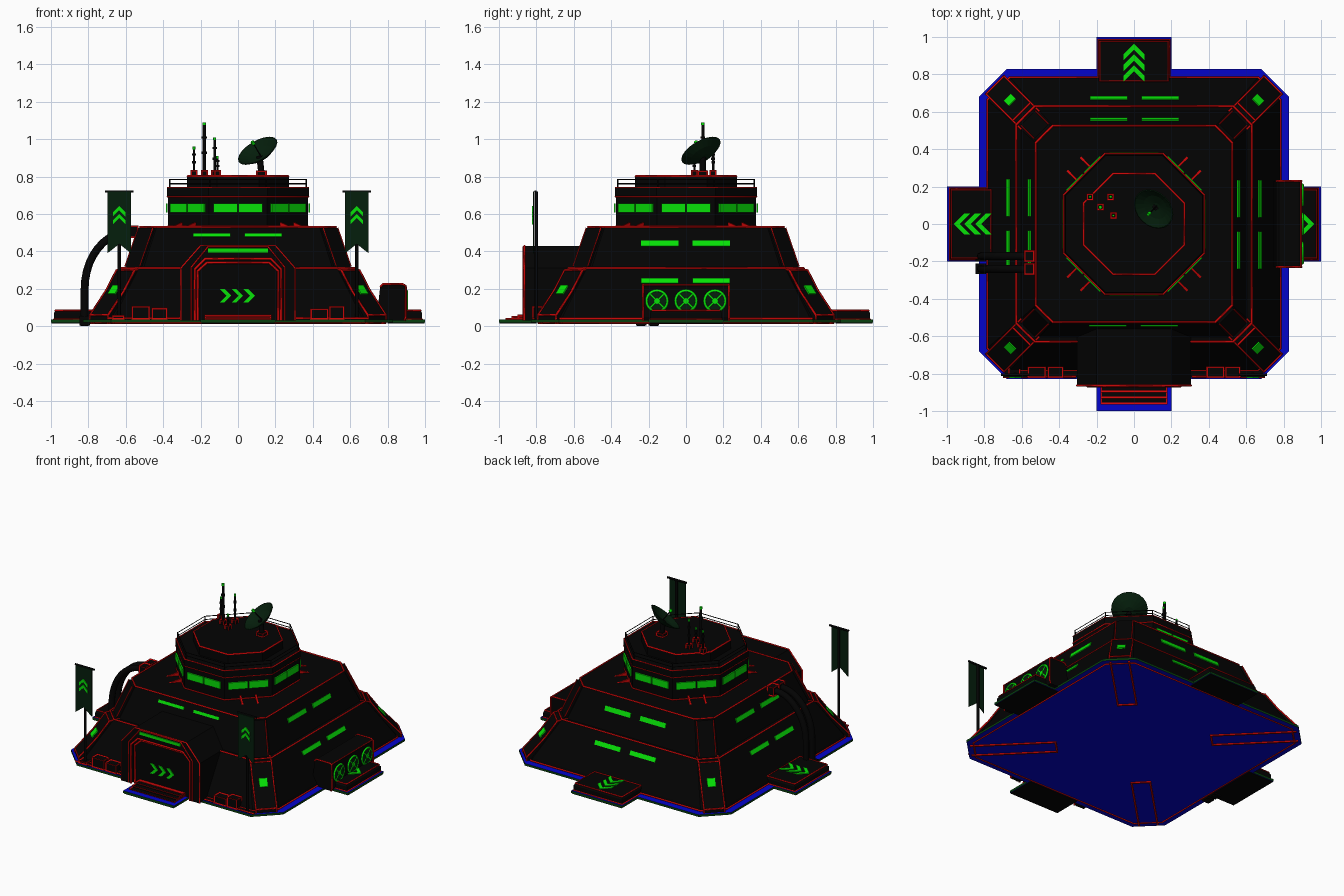
import bpy, bmesh, math
from mathutils import Vector as V, Matrix

if "Cube" in bpy.data.objects:
    bpy.data.objects.remove(bpy.data.objects["Cube"])

def mat(name, r, g, b):
    m = bpy.data.materials.new(name)
    m.diffuse_color = (r, g, b, 1)
    m.use_nodes = True
    m.node_tree.nodes["Principled BSDF"].inputs["Base Color"].default_value = m.diffuse_color
    return m

BLACK = mat("black armour", .001, .001, .001)
RED = mat("red trim", .6, .002, .002)
GREEN = mat("bright green light", .002, .76, .002)
BLUE = mat("blue base", .001, .001, .6)
DARKG = mat("dark green cloth", .0015, .013, .0035)
EDGEG = mat("base edge green", .002, .05, .004)

def finish(name, bm, m):
    bmesh.ops.recalc_face_normals(bm, faces=bm.faces)
    me = bpy.data.meshes.new(name)
    bm.to_mesh(me)
    bm.free()
    me.materials.append(m)
    ob = bpy.data.objects.new(name, me)
    bpy.context.collection.objects.link(ob)
    return ob

def outline(ob, t=.013):
    """Red piping along every edge of a part."""
    o = ob.copy()
    o.data = ob.data.copy()
    o.name = ob.name + "_trim"
    o.data.materials.clear()
    o.data.materials.append(RED)
    bpy.context.collection.objects.link(o)
    w = o.modifiers.new("wire", 'WIREFRAME')
    w.thickness, w.offset, w.use_even_offset = t, 0, False

def loft(name, rings, m, edge=False):
    bm = bmesh.new()
    rs = [[bm.verts.new(p) for p in r] for r in rings]
    n = len(rs[0])
    for a, b in zip(rs, rs[1:]):
        for i in range(n):
            bm.faces.new((a[i], a[(i + 1) % n], b[(i + 1) % n], b[i]))
    bm.faces.new(rs[0][::-1])
    bm.faces.new(rs[-1])
    ob = finish(name, bm, m)
    if edge:
        outline(ob)
    return ob

def prism(name, pts, vec, m, edge=False, M=Matrix()):
    a = [V(p) for p in pts]
    return loft(name, [[M @ p for p in a], [M @ (p + V(vec)) for p in a]], m, edge)

def box(name, x0, x1, y0, y1, z0, z1, m=BLACK, edge=False, M=Matrix()):
    return prism(name, [(x0, y0, z0), (x1, y0, z0), (x1, y1, z0), (x0, y1, z0)],
                 (0, 0, z1 - z0), m, edge, M)

def tube(name, pts, r, m, closed=False, res=0):
    cu = bpy.data.curves.new(name, 'CURVE')
    cu.dimensions = '3D'
    cu.bevel_depth, cu.bevel_resolution, cu.use_fill_caps = r, res, True
    s = cu.splines.new('POLY')
    s.points.add(len(pts) - 1)
    for p, q in zip(s.points, pts):
        p.co = (*q, 1)
    s.use_cyclic_u = closed
    cu.materials.append(m)
    ob = bpy.data.objects.new(name, cu)
    bpy.context.collection.objects.link(ob)

def octo(h, c, z):
    """Square of half width h with corners cut by c."""
    k = h - c
    return [(h, -k, z), (h, k, z), (k, h, z), (-k, h, z),
            (-h, k, z), (-h, -k, z), (-k, -h, z), (k, -h, z)]

def chevrons(name, tip, right, fwd, up, n, w, step, t):
    tip, right, fwd, up = V(tip), V(right), V(fwd), V(up)
    shape = [(-w, -w), (0, 0), (w, -w), (w, -w - t), (0, -t), (-w, -w - t)]
    for i in range(n):
        prism(name, [tip + right * u + fwd * (v - i * step) for u, v in shape], up * .006, GREEN)

def rot(deg):
    return Matrix.Rotation(math.radians(deg), 4, 'Z')

# Base plate with four tongues, blue with green rim, tongues black underneath
P = [(1, -.2), (1, .2), (.83, .2), (.83, .68), (.68, .83), (.2, .83)]
ring = [rot(90 * k) @ V((x, y, .02)) for k in range(4) for x, y in P]
base = prism("base_plate", ring, (0, 0, .015), BLUE)
base.data.materials.append(EDGEG)
for f in base.data.polygons:
    f.material_index = int(abs(f.normal.z) < .5)
for k in range(4):
    box("tongue_underside", .80, .997, -.195, .195, .015, .021, BLACK, False, rot(90 * k))
tube("underside_trim", octo(.79, .13, .019), .006, RED, True)

# Two sloped body tiers
loft("lower_tier", [octo(.785, .12, .03), octo(.775, .12, .06), octo(.63, .1, .31)], BLACK)
loft("upper_tier", [octo(.605, .1, .31), octo(.525, .09, .53)], BLACK)
for h, c, z in ((.63, .1, .31), (.525, .09, .53), (.783, .12, .04)):
    tube("tier_trim", octo(h, c, z), .0065, RED, True)

# Corner buttresses, lamps and underside runners
for k in range(4):
    M = rot(45 + 90 * k)
    prof = [(1.05, .03), (1.05, .06), (.93, .19), (.85, .3), (.78, .31), (.78, .03)]
    prism("corner_buttress", [(r, -.068, z) for r, z in prof], (0, .136, 0), BLACK, False, M)
    for s in (-1, 1):
        tube("buttress_trim", [M @ V((r, s * .068, z)) for r, z in prof[:5]], .006, RED)
        tube("rib_trim", [M @ V((r, s * .055, z)) for r, z in ((.80, .32), (.70, .525))], .004, RED)
        box("underside_runner", .5, 1.05, s * .06 - .006, s * .06 + .006, .011, .022, RED, False, M)
    for r, z in (prof[1], prof[3]):
        tube("buttress_cross_trim", [M @ V((r, -.068, z)), M @ V((r, .068, z))], .006, RED)
    box("underside_runner_end", .494, .506, -.066, .066, .011, .022, RED, False, M)
    prism("upper_corner_rib", [(r, -.055, z) for r, z in ((.80, .31), (.70, .525), (.6, .525), (.6, .31))],
          (0, .11, 0), BLACK, False, M)
    prism("corner_lamp", [(.953, -.028, .17), (.953, .028, .17), (.915, .028, .215), (.915, -.028, .215)],
          (.006, 0, .005), GREEN, False, M)

# Strip lights on the slopes (front has only the high pair)
def strip(M, d0, z0, d1, z1, a, b):
    prism("strip_light", [(d0, a, z0), (d0, b, z0), (d1, b, z1), (d1, a, z1)], (.006, 0, .003), GREEN, False, M)

for k in range(4):
    M = rot(90 * k)
    for a, b in ((-.24, -.04), (.035, .235)):
        if k == 3:
            strip(M, .546, .476, .539, .494, a, b)
        else:
            strip(M, .563, .425, .552, .456, a, b)
            strip(M, .678, .228, .663, .254, a, b)

# Landing pads on left, right and back
for k in (0, 1, 2):
    M = rot(90 * k)
    loft("side_pad", [[M @ V(p) for p in ((.72, -s, z), (e, -s, z), (e, s, z), (.72, s, z))]
                      for s, e, z in ((.19, .985, .03), (.19, .985, .07), (.18, .975, .085))], BLACK)
    for s, e, z in ((.182, .977, .084), (.19, .985, .036)):
        tube("pad_trim", [M @ V(p) for p in ((.765, -s, z), (e, -s, z), (e, s, z), (.765, s, z))], .006, RED, z > .05)
    chevrons("pad_chevron", M @ V((.965, 0, .084)), M @ V((0, 1, 0)), M @ V((1, 0, 0)), (0, 0, 1), 3, .055, .058, .033)

# Vent unit with three fans on the right
vent = [(.74, .03), (.89, .03), (.897, .05), (.897, .215), (.88, .225), (.775, .225), (.76, .21)]
prism("vent_unit", [(x, -.23, z) for x, z in vent], (0, .46, 0), BLACK)
for y in (-.23, .23):
    tube("vent_trim", [(x, y, z) for x, z in vent[1:]], .006, RED)
tube("vent_edge_trim", [(.893, -.23, .22), (.893, .23, .22)], .005, RED)
for y in (-.155, 0, .155):
    c = V((.9, y, .135))
    circ = [c + V((0, math.cos(i * math.pi / 12), math.sin(i * math.pi / 12))) * .055 for i in range(24)]
    prism("fan_back", circ, (.003, 0, 0), DARKG)
    tube("fan_ring", circ, .008, GREEN, True)
    for i in range(2):
        d = V((0, math.cos(math.pi / 4 + i * math.pi / 2), math.sin(math.pi / 4 + i * math.pi / 2))) * .053
        tube("fan_blade", [c - d, c + d], .0075, GREEN)
    tube("fan_hub", [c, c + V((.009, 0, 0))], .016, GREEN, res=2)

# Entrance block, arch frame and door
prof = [(-.305, .03), (-.305, .31), (-.2, .43), (.2, .43), (.305, .31), (.305, .03)]
prism("entrance_block", [(x, -.84, z) for x, z in prof], (0, .3, 0), BLACK)
inner = [(.23, .03), (.23, .305), (.175, .36), (-.175, .36), (-.23, .305), (-.23, .03)]
prism("entrance_frame", [(x, -.868, z) for x, z in prof + inner], (0, .03, 0), BLACK)
tube("entrance_trim", [(x, -.864, z) for x, z in prof], .006, RED)
tube("inner_trim", [(x, -.868, z) for x, z in inner], .007, RED)
tube("door_arch", [(x, -.845, z) for x, z in [(.215, .03), (.215, .295), (.165, .34), (-.165, .34), (-.215, .295), (-.215, .03)]],
     .007, RED)
tube("frame_line", [(x, -.868, z) for x, z in [(.25, .03), (.25, .315), (.16, .425), (-.16, .425), (-.25, .315), (-.25, .03)]],
     .005, RED)
box("door_lamp", -.16, .16, -.875, -.867, .395, .415, GREEN)
chevrons("door_chevron", (.09, -.84, .163), (0, 0, 1), (1, 0, 0), (0, -1, 0), 3, .035, .063, .025)
for i in range(3):
    box("entry_step", -.175, .175, -.96 + i * .032, -.84, .03, .04 + i * .01, BLACK, True)
box("door_sill", -.17, .17, -.866, -.84, .046, .062, RED)

# Front kerb and crates
box("front_kerb", -.69, .69, -.82, -.76, .03, .042)
for s in (-1, 1):
    tube("kerb_trim", [(s * .31, -.817, .042), (s * .7, -.817, .042)], .006, RED)
for x0, x1, h in ((-.565, -.475, .105), (-.46, -.38, .095), (.39, .48, .09), (.49, .565, .105), (-.67, -.61, .055)):
    box("crate", x0, x1, -.82, -.765, .04, h, BLACK, True)

# Banners on poles
for s in (-1, 1):
    x = s * .635
    tube("banner_pole", [(x, -.8, .03), (x, -.8, .72)], .009, BLACK, res=2)
    tube("banner_bar", [(x - .075, -.805, .72), (x + .075, -.805, .72)], .007, BLACK, res=1)
    prism("banner_cloth", [(x - .063, -.818, .72), (x + .063, -.818, .72), (x + .063, -.818, .39),
                           (x, -.818, .44), (x - .063, -.818, .39)], (0, .006, 0), DARKG)
    chevrons("banner_chevron", (x, -.817, .642), (1, 0, 0), (0, 0, 1), (0, -1, 0), 2, .033, .042, .022)

# Pipes on the left side
for y in (-.24, -.172):
    pts = [(-.82, y, 0), (-.82, y, .16)]
    pts += [(-.58 - .24 * math.cos(a), y, .2 + .305 * math.sin(a)) for a in [i * math.pi / 20 for i in range(11)]]
    tube("side_pipe", pts + [(-.5, y, .505)], .021, BLACK, res=2)
    box("pipe_collar", -.585, -.535, y - .028, y + .028, .475, .535, BLACK, True)
    box("pipe_foot", -.848, -.792, y - .028, y + .028, .005, .055)

# Octagonal tower, windows and brackets
reg = lambda a, z: octo(a, a * .586, z)
loft("tower", [reg(.375, .53), reg(.375, .69), reg(.379, .695), reg(.379, .74)], BLACK)
tube("tower_trim", reg(.377, .692), .005, RED, True)
tube("tower_top_trim", reg(.376, .74), .0055, RED, True)
tube("tower_foot_trim", reg(.376, .534), .005, RED, True)
loft("top_deck", [reg(.272, .74), reg(.272, .805)], BLACK)
tube("deck_trim", reg(.269, .802), .007, RED, True)
for k in range(8):
    M = rot(45 * k)
    for a in (-.13, .004):
        box("tower_window", .377, .386, a, a + .126, .607, .656, GREEN, False, M)
    if k % 2:
        for y in (-.05, .05):
            prism("tower_bracket", [(.36, y - .006, .53), (.455, y - .006, .53), (.36, y - .006, .56)],
                  (0, .012, 0), RED, False, M)

# Railing around the tower
for z in (.762, .785):
    tube("rail", reg(.366, z), .003, BLACK, True)
for x, y, z in reg(.366, .74):
    tube("rail_post", [(x, y, z), (x, y, .787)], .004, BLACK)

# Antenna cluster
for x, y, h, r in ((-.235, .145, .96, .006), (-.18, .09, 1.09, .009), (-.125, .145, 1.01, .007), (-.11, .045, .91, .006)):
    box("antenna_base", x - .015, x + .015, y - .015, y + .015, .8, .832, BLACK, True)
    tube("antenna_mast", [(x, y, .82), (x, y, h - .012)], r, BLACK, res=1)
    for f in (.4, .7):
        z = .82 + (h - .82) * f
        tube("antenna_ring", [(x, y, z - .006), (x, y, z + .006)], r + .005, BLACK, res=1)
    tube("antenna_tip", [(x, y, h - .014), (x, y, h)], r + .001, GREEN, res=1)

# Satellite dish: shallow bowl tipped toward the front left
box("dish_foot", .1, .15, .065, .115, .805, .83, BLACK, True)
tube("dish_post", [(.125, .09, .82), (.115, .09, .91)], .017, BLACK, res=2)
axis = V((-.45, -.45, .77)).normalized()
M = Matrix.Translation((.105, .08, .938)) @ axis.to_track_quat('Z', 'Y').to_matrix().to_4x4()
rings = [(.03, -.045), (.075, -.028), (.118, 0), (.112, .002), (.07, -.022), (.02, -.034)]
loft("dish_bowl", [[M @ V((r * math.cos(i * math.pi / 10), r * math.sin(i * math.pi / 10), z)) for i in range(20)]
                   for r, z in rings], DARKG)
tube("dish_feed", [M @ V((0, 0, -.034)), M @ V((0, 0, .045))], .004, BLACK)
tube("dish_feed_tip", [M @ V((0, 0, .045)), M @ V((0, 0, .065))], .01, GREEN, res=1)
